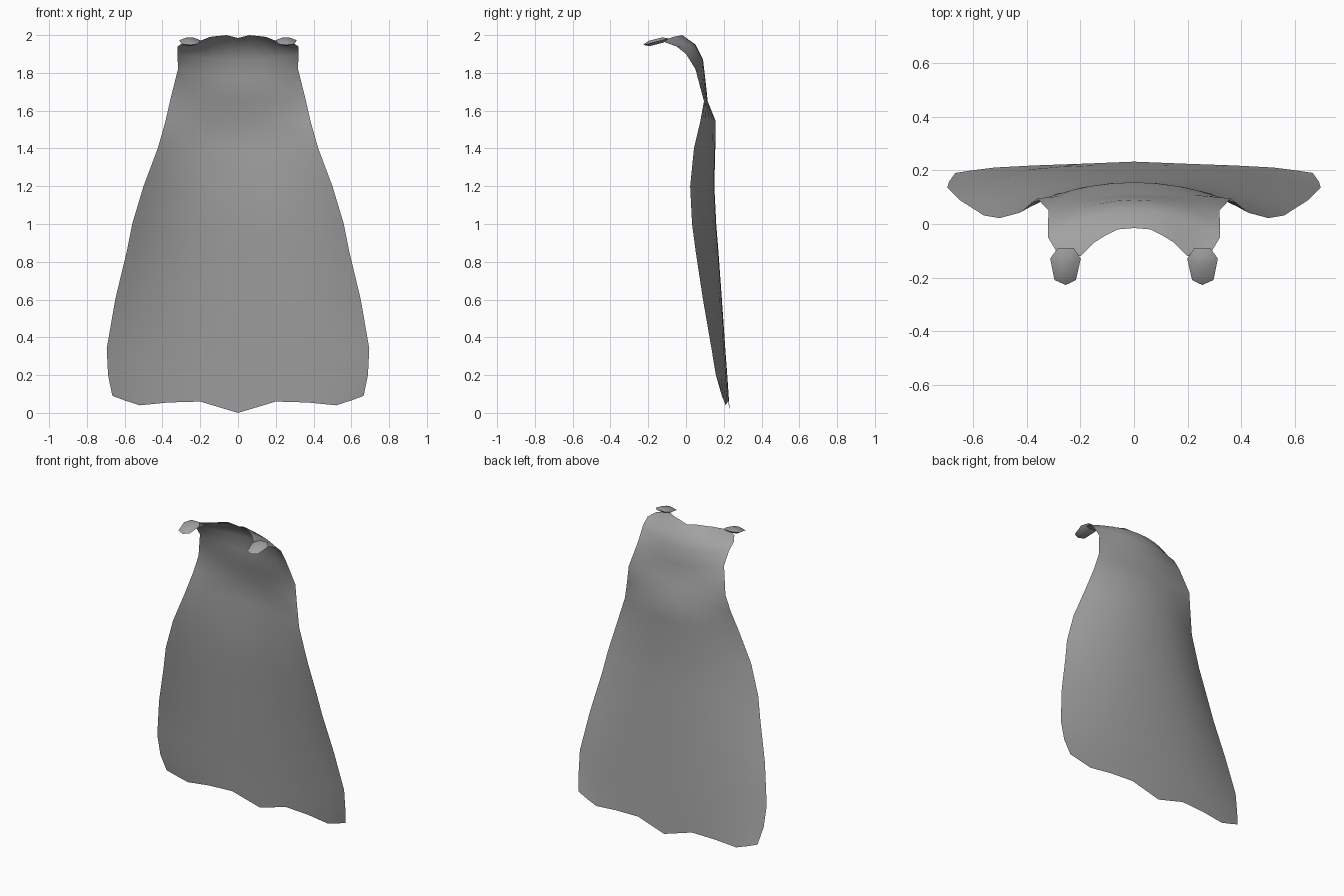
import bpy, bmesh, math
from mathutils import Vector, Matrix

if "Cube" in bpy.data.objects:
    bpy.data.objects.remove(bpy.data.objects["Cube"])

grey = bpy.data.materials.new("cloth grey")
grey.diffuse_color = (0.36, 0.36, 0.36, 1)
grey.use_nodes = True
grey.node_tree.nodes["Principled BSDF"].inputs["Base Color"].default_value = grey.diffuse_color


def make_object(name, bm, angle):
    mesh = bpy.data.meshes.new(name)
    bm.to_mesh(mesh)
    bm.free()
    mesh.materials.append(grey)
    ob = bpy.data.objects.new(name, mesh)
    bpy.context.collection.objects.link(ob)
    bpy.ops.object.select_all(action='DESELECT')
    ob.select_set(True)
    bpy.context.view_layer.objects.active = ob
    bpy.ops.object.shade_smooth_by_angle(angle=math.radians(angle))
    return ob


# Cape: half rows run from the centre line to the side edge, then are mirrored
U = [0, 0.2, 0.42, 0.6, 0.78, 0.9, 1]
neckline = [(0, -.015, 1.985), (.06, -.02, 2.0), (.11, -.045, 1.995), (.15, -.07, 1.99),
            (.2, -.12, 1.97), (.25, -.12, 1.965), (.29, -.1, 1.96)]
hem = [(0, .232, 0), (.1, .228, .03), (.2, .224, .06), (.37, .218, .055),
       (.52, .21, .04), (.6, .2, .066), (.665, .19, .09)]
# centre y, centre z, edge x, edge y, edge z, curl power
levels = [(.05, 1.95, .32, -.05, 1.94, 2.0), (.09, 1.87, .32, 0, 1.9, 2.0),
          (.102, 1.77, .318, .05, 1.82, 2.0), (.115, 1.65, .36, .095, 1.65, 2.0),
          (.155, 1.55, .385, .075, 1.54, 2.0), (.155, 1.4, .425, .042, 1.4, 2.2),
          (.15, 1.2, .50, .022, 1.2, 2.3), (.16, 1.0, .56, .032, 1.0, 2.3),
          (.172, .85, .59, .052, .85, 2.3), (.19, .6, .65, .09, .6, 2.3),
          (.208, .34, .695, .135, .34, 2.3), (.22, .18, .688, .158, .2, 2.3)]

rows = [neckline]
for cy, cz, ex, ey, ez, p in levels:
    rows.append([(ex * u, cy + (ey - cy) * u ** p, cz + (ez - cz) * u * u) for u in U])
rows.append(hem)

bm = bmesh.new()
grid = []
for row in rows:
    full = [(-x, y, z) for x, y, z in row[:0:-1]] + row
    grid.append([bm.verts.new(co) for co in full])
for a, b in zip(grid, grid[1:]):
    for i in range(len(a) - 1):
        bm.faces.new((a[i], a[i + 1], b[i + 1], b[i]))
make_object("cape", bm, 80)

# Shoulder clasps: flat faceted studs tilted down toward the front
outline = [(-.03, .07), (-.056, .03), (-.038, -.052), (0, -.071),
           (.042, -.052), (.058, .03), (.03, .07)]
for side, label in ((-1, "left"), (1, "right")):
    bm = bmesh.new()
    place = Matrix.Translation((side * .254, -.158, 1.965)) @ Matrix.Rotation(math.radians(14), 4, 'X')
    rings = []
    for scale, h in ((.55, -.014), (1, 0), (.55, .014)):
        rings.append([bm.verts.new(place @ Vector((side * x * scale, y * scale, h)))
                      for x, y in outline])
    n = len(outline)
    for a, b in zip(rings, rings[1:]):
        for i in range(n):
            bm.faces.new((a[i], a[(i + 1) % n], b[(i + 1) % n], b[i]))
    bm.faces.new(rings[0])
    bm.faces.new(rings[-1])
    bmesh.ops.recalc_face_normals(bm, faces=bm.faces)
    make_object(label + "_clasp", bm, 50)
